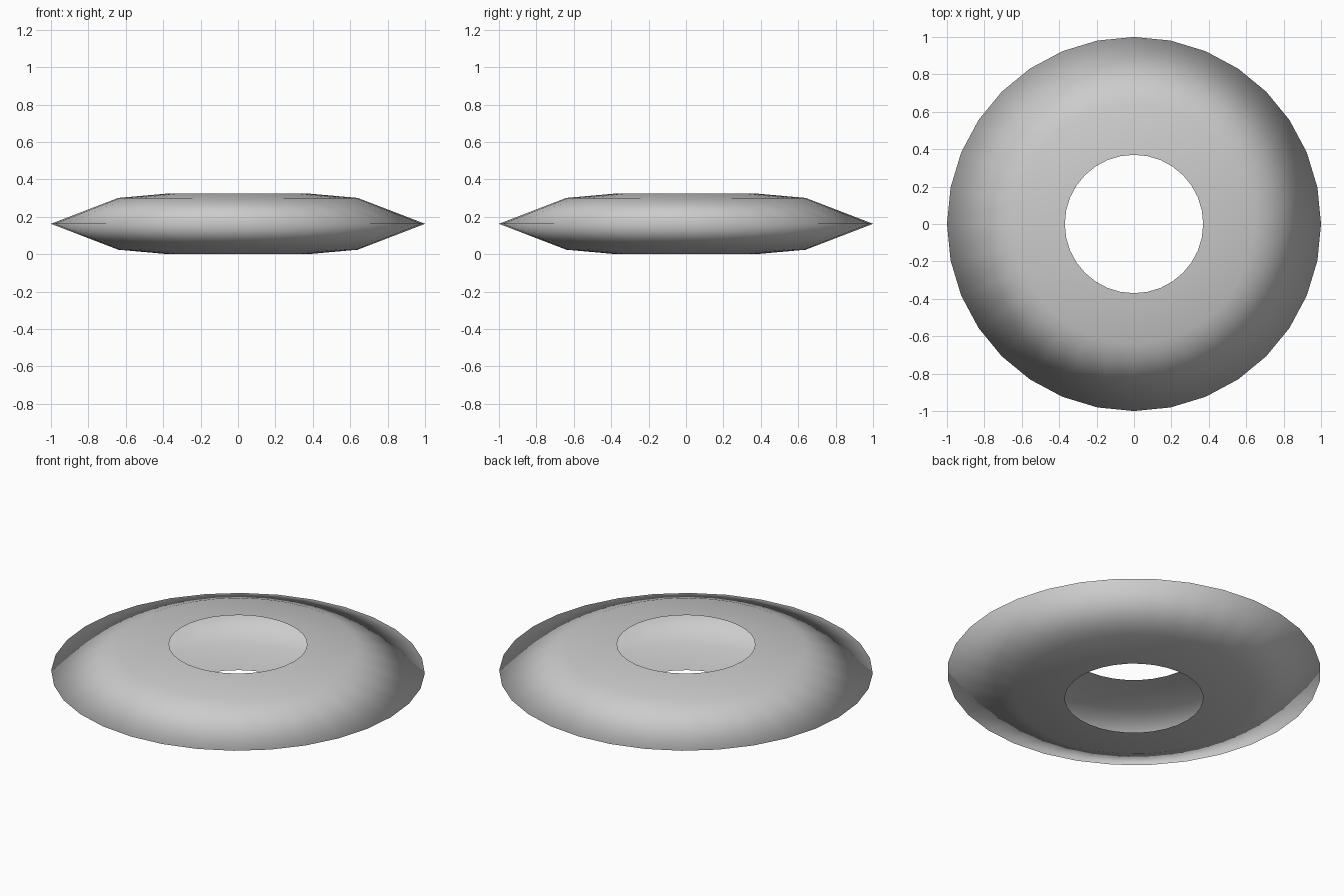
import bpy, bmesh, math

if "Cube" in bpy.data.objects:
    bpy.data.objects.remove(bpy.data.objects["Cube"])

SIDES = 32
# Half-section of the open shell: (radius, height), top lip to bottom lip
PROFILE = [(0.37, 0.325), (0.64, 0.301), (1.0, 0.1625), (0.64, 0.024), (0.37, 0.0)]

# Revolve the section into rings of vertices
bm = bmesh.new()
rings = []
for r, z in PROFILE:
    rings.append([bm.verts.new((r * math.cos(2 * math.pi * i / SIDES),
                                r * math.sin(2 * math.pi * i / SIDES), z))
                  for i in range(SIDES)])

# Bridge the rings; the central hole stays open, showing the hollow inside
for upper, lower in zip(rings, rings[1:]):
    for i in range(SIDES):
        j = (i + 1) % SIDES
        face = bm.faces.new((upper[i], lower[i], lower[j], upper[j]))
        face.smooth = True

mesh = bpy.data.meshes.new("ring_shell")
bm.to_mesh(mesh)
bm.free()
shell = bpy.data.objects.new("ring_shell", mesh)
bpy.context.collection.objects.link(shell)
